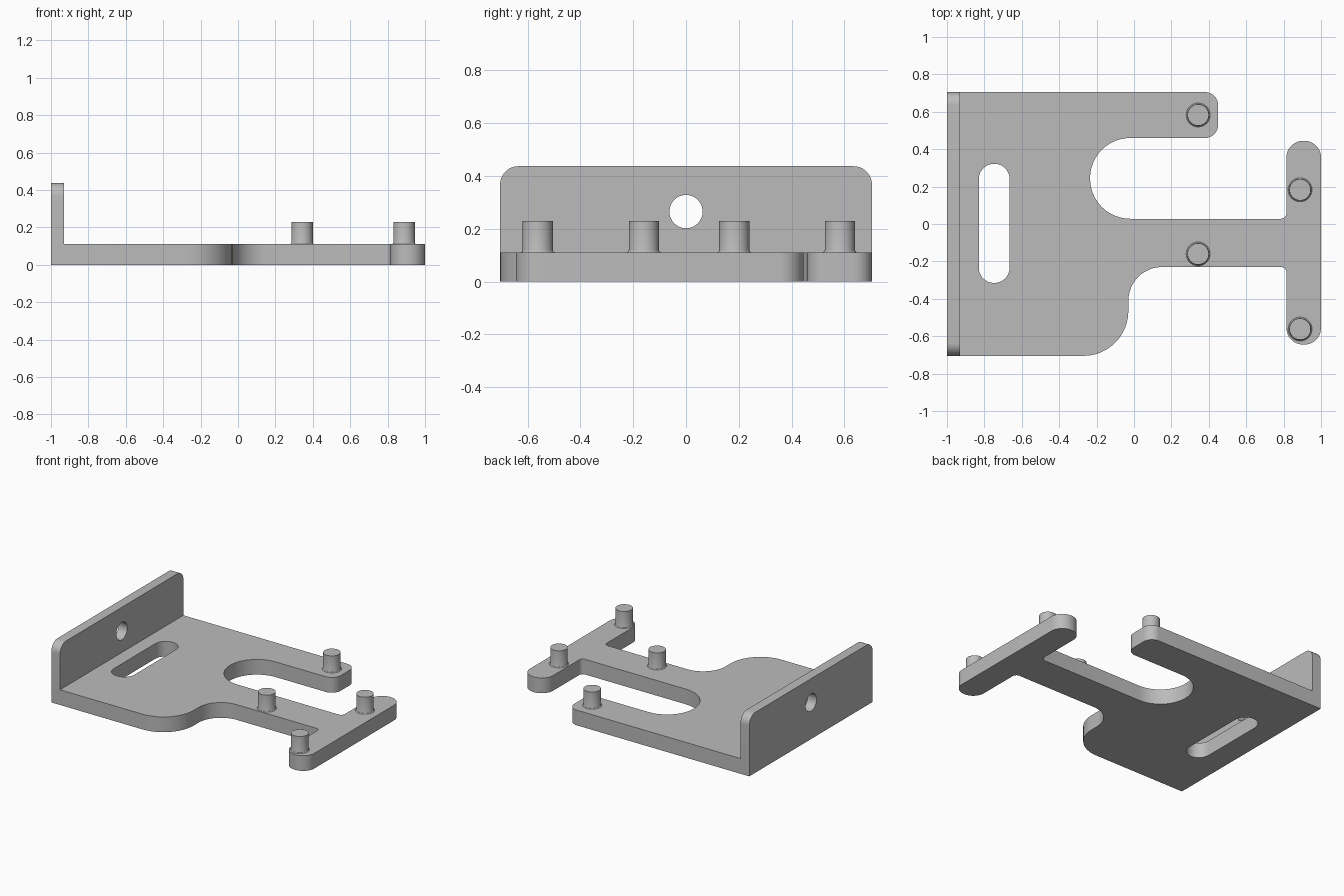
import bpy, bmesh
from math import pi, cos, sin, radians
from mathutils import Vector, Matrix

cube = bpy.data.objects.get("Cube")
if cube:
    bpy.data.objects.remove(cube, do_unlink=True)

grey = bpy.data.materials.new("plain grey")
grey.use_nodes = True
COLOUR = (0.5, 0.5, 0.5, 1)
grey.diffuse_color = COLOUR
grey.node_tree.nodes["Principled BSDF"].inputs["Base Color"].default_value = COLOUR

T = 0.11        # plate thickness
FLANGE = 0.07   # flange thickness


def fillet(corners, steps=12):
    """Round each (x, y, radius) corner of a right-angled outline."""
    pts = []
    for i, (x, y, r) in enumerate(corners):
        p = Vector((x, y))
        if r == 0:
            pts.append(p)
            continue
        a = (Vector(corners[i - 1][:2]) - p).normalized()
        b = (Vector(corners[(i + 1) % len(corners)][:2]) - p).normalized()
        for k in range(steps + 1):
            t = k / steps * pi / 2
            pts.append(p + a * r * (1 - sin(t)) + b * r * (1 - cos(t)))
    return pts


def circle(x, y, r, n=48):
    return [Vector((x + r * cos(2 * pi * k / n), y + r * sin(2 * pi * k / n)))
            for k in range(n)]


def finish(obj):
    obj.data.materials.clear()
    obj.data.materials.append(grey)
    bpy.ops.object.select_all(action='DESELECT')
    obj.select_set(True)
    bpy.context.view_layer.objects.active = obj
    bpy.ops.object.shade_smooth_by_angle(angle=radians(30))


def sheet(name, loops, thickness, matrix):
    """Extrude a filled outline, with holes, into a solid."""
    curve = bpy.data.curves.new(name, 'CURVE')
    curve.dimensions = '2D'
    curve.fill_mode = 'BOTH'
    curve.extrude = thickness / 2
    for loop in loops:
        spline = curve.splines.new('POLY')
        spline.points.add(len(loop) - 1)
        for point, p in zip(spline.points, loop):
            point.co = (p.x, p.y, 0, 1)
        spline.use_cyclic_u = True
    temp = bpy.data.objects.new(name + " outline", curve)
    bpy.context.collection.objects.link(temp)
    bpy.context.view_layer.update()
    mesh = bpy.data.meshes.new_from_object(
        temp.evaluated_get(bpy.context.evaluated_depsgraph_get()))
    bpy.data.objects.remove(temp, do_unlink=True)
    bm = bmesh.new()
    bm.from_mesh(mesh)
    bmesh.ops.remove_doubles(bm, verts=bm.verts, dist=0.0001)
    bmesh.ops.recalc_face_normals(bm, faces=bm.faces)
    bm.transform(matrix)
    bm.to_mesh(mesh)
    bm.free()
    obj = bpy.data.objects.new(name, mesh)
    bpy.context.collection.objects.link(obj)
    return obj


# Base plate: body, upper arm, middle arm with cross bar, and long slot
outline = [(-1, -0.705, 0), (-0.03, -0.705, 0.24), (-0.03, -0.23, 0.18),
           (0.815, -0.23, 0.03), (0.815, -0.645, 0.09), (1, -0.645, 0.09),
           (1, 0.445, 0.09), (0.815, 0.445, 0.09), (0.815, 0.028, 0.03),
           (-0.235, 0.028, 0.215), (-0.235, 0.46, 0.215), (0.45, 0.46, 0.07),
           (0.45, 0.705, 0.07), (-1, 0.705, 0)]
slot = [(-0.83, -0.315, 0.082), (-0.665, -0.315, 0.082),
        (-0.665, 0.322, 0.082), (-0.83, 0.322, 0.082)]
plate = sheet("bracket", [fillet(outline), fillet(slot)], T,
              Matrix.Translation((0, 0, T / 2)))

# Upright flange with rounded top corners and a round hole
wall = [(-0.705, 0, 0), (0.705, 0, 0), (0.705, 0.437, 0.07), (-0.705, 0.437, 0.07)]
stand_up = Matrix(((0, 0, 1, -1 + FLANGE / 2), (1, 0, 0, 0), (0, 1, 0, 0), (0, 0, 0, 1)))
flange = sheet("flange", [fillet(wall), circle(0, 0.265, 0.063)], FLANGE, stand_up)

# Weld the flange to the plate
weld = plate.modifiers.new("weld", 'BOOLEAN')
weld.operation = 'UNION'
weld.solver = 'EXACT'
weld.object = flange
bpy.context.view_layer.objects.active = plate
bpy.ops.object.modifier_apply(modifier=weld.name)
bpy.data.objects.remove(flange, do_unlink=True)
finish(plate)

# Pegs, each with a small flare at its foot
PEG = [(0.064, T - 0.02), (0.064, T), (0.059, T + 0.004), (0.057, T + 0.01), (0.057, 0.23)]
SIDES = 40
for i, (x, y) in enumerate([(0.343, 0.583), (0.343, -0.16), (0.888, 0.183), (0.888, -0.562)]):
    bm = bmesh.new()
    rings = [[bm.verts.new((p.x, p.y, z)) for p in circle(0, 0, r, SIDES)] for r, z in PEG]
    for low, high in zip(rings, rings[1:]):
        for k in range(SIDES):
            n = (k + 1) % SIDES
            bm.faces.new((low[k], low[n], high[n], high[k]))
    bm.faces.new(rings[0][::-1])
    bm.faces.new(rings[-1])
    mesh = bpy.data.meshes.new(f"peg_{i + 1}")
    bm.to_mesh(mesh)
    bm.free()
    peg = bpy.data.objects.new(mesh.name, mesh)
    peg.location = (x, y, 0)
    bpy.context.collection.objects.link(peg)
    finish(peg)
